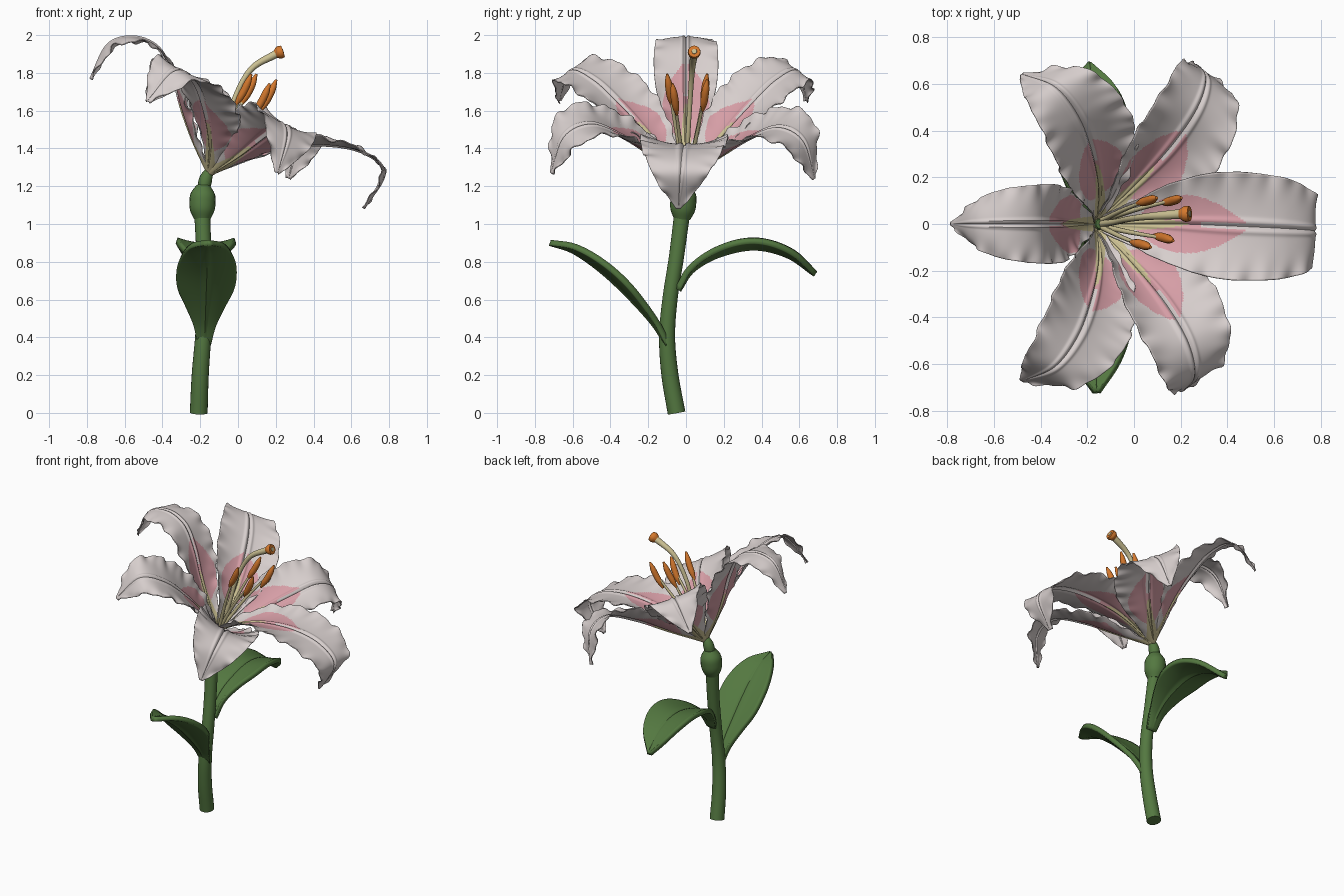
import bpy, bmesh, math
from mathutils import Vector

if "Cube" in bpy.data.objects:
    bpy.data.objects.remove(bpy.data.objects["Cube"])


def material(name, rgb):
    m = bpy.data.materials.new(name)
    m.diffuse_color = (*rgb, 1)
    m.use_nodes = True
    m.node_tree.nodes["Principled BSDF"].inputs["Base Color"].default_value = m.diffuse_color
    return m


WHITE = material("petal_white", (0.68, 0.62, 0.61))
PINK = material("petal_pink", (0.67, 0.34, 0.38))
CREAM = material("cream", (0.60, 0.53, 0.29))
ORANGE = material("pollen_orange", (0.66, 0.19, 0.027))
GREEN = material("leaf_green", (0.088, 0.188, 0.052))


def spline(pts, t):
    """Smooth curve through evenly spaced points, t in 0..1; works for vectors and numbers."""
    n = len(pts) - 1
    i = min(int(t * n), n - 1)
    u = t * n - i
    b, c = pts[i], pts[i + 1]
    a = pts[i - 1] if i > 0 else b * 2 - c
    d = pts[i + 2] if i + 2 <= n else c * 2 - b
    return (b * 2 + (c - a) * u + (a * 2 - b * 5 + c * 4 - d) * u**2
            + (b * 3 - a - c * 3 + d) * u**3) * 0.5


def even_path(pts, n):
    """Resample the smooth curve to n + 1 points of equal spacing."""
    pts = [Vector(p) for p in pts]
    fine = [spline(pts, i / 600) for i in range(601)]
    run = [0.0]
    for p, q in zip(fine, fine[1:]):
        run.append(run[-1] + (q - p).length)
    out, k = [], 0
    for i in range(n + 1):
        goal = run[-1] * i / n
        while k < 599 and run[k + 1] < goal:
            k += 1
        out.append(fine[k].lerp(fine[k + 1], (goal - run[k]) / max(run[k + 1] - run[k], 1e-9)))
    return out


def tangent(path, i):
    return (path[min(i + 1, len(path) - 1)] - path[max(i - 1, 0)]).normalized()


def finish(bm, name, mats, angle=50):
    bmesh.ops.recalc_face_normals(bm, faces=bm.faces)
    me = bpy.data.meshes.new(name)
    bm.to_mesh(me)
    bm.free()
    ob = bpy.data.objects.new(name, me)
    bpy.context.collection.objects.link(ob)
    for m in mats:
        me.materials.append(m)
    bpy.ops.object.select_all(action='DESELECT')
    ob.select_set(True)
    bpy.context.view_layer.objects.active = ob
    bpy.ops.object.shade_smooth_by_angle(angle=math.radians(angle))
    return ob


def tube(name, pts, radii, mat, n=24, sides=16):
    """Round tube along a path with a changing radius."""
    path = even_path(pts, n)
    bm = bmesh.new()
    rings = []
    for i, p in enumerate(path):
        t = tangent(path, i)
        u = t.cross(Vector((0, 1, 0))).normalized()
        v = t.cross(u)
        r = max(spline(radii, i / n), 0.001)
        rings.append([bm.verts.new(p + (u * math.cos(a) + v * math.sin(a)) * r)
                      for a in (2 * math.pi * k / sides for k in range(sides))])
    for r0, r1 in zip(rings, rings[1:]):
        for k in range(sides):
            j = (k + 1) % sides
            bm.faces.new((r0[k], r0[j], r1[j], r1[k]))
    bm.faces.new(rings[0])
    bm.faces.new(rings[-1])
    return finish(bm, name, [mat])


def blade(name, pts, widths, axis, mats, shape, paint=None, nl=110, nw=64, thick=0.005):
    """Curved sheet along a path; shape gives the cross-section lift, paint the face colour."""
    path = even_path(pts, nl)
    side = Vector(axis).cross(path[int(nl * 0.6)] - path[0]).normalized()
    bm = bmesh.new()
    rows = []
    for i, p in enumerate(path):
        t = i / nl
        up = tangent(path, i).cross(side).normalized()
        w = max(spline(widths, t), 0.004)
        rows.append([bm.verts.new(p + side * (s * w) + up * shape(s, t, w))
                     for s in (2 * j / nw - 1 for j in range(nw + 1))])
    for i in range(nl):
        for j in range(nw):
            f = bm.faces.new((rows[i][j], rows[i][j + 1], rows[i + 1][j + 1], rows[i + 1][j]))
            if paint:
                s, t = (2 * j + 1) / nw - 1, (i + 0.5) / nl
                f.material_index = paint(s, t, abs(s) * spline(widths, t))
    ob = finish(bm, name, mats)
    mod = ob.modifiers.new("thickness", 'SOLIDIFY')
    mod.thickness = thick
    mod.offset = 0
    return ob


PETAL_W = [0.025, 0.09, 0.17, 0.22, 0.225, 0.198, 0.125, 0.013]


def petal(name, pts, scale, cup, roll, end):
    """Petal cupped at the base, rolled back at the tip, with grooved midrib and ruffled rim."""
    def shape(s, t, w):
        bend = (cup * (1 - t) ** 1.4 - roll * t * t) * w * s * s
        rib = 0.008 * math.exp(-((abs(s) - 0.09) / 0.05) ** 2) - 0.008 * math.exp(-(s / 0.04) ** 2)
        wave = math.sin(46 * t + 2 * s) + 0.6 * math.sin(83 * t - 3 * s)
        ruffle = 0.010 * abs(s) ** 4 * wave * min(1, 4 * t)
        return bend + rib * math.sin(math.pi * t) + ruffle

    # Cream throat stripe, pink pointed blotch with a pale vein
    def paint(s, t, d):
        if t < 0.34 and d < 0.036 * (1 - t / 0.34) ** 0.6 + 0.002:
            return 2
        k = (t - 0.14) / (end - 0.14)
        if 0 < k < 1 and d < 0.125 * math.sin(math.pi * k ** 0.9) ** 0.85:
            return 0 if k > 0.6 and d < 0.012 else 1
        return 0

    blade(name, pts, [w * scale for w in PETAL_W], (0.46, 0, 0.89), [WHITE, PINK, CREAM],
          shape, paint)


# Single petals on the middle plane
petal("front_petal", [(-0.15, 0, 1.25), (0.0, 0, 1.34), (0.2, 0, 1.40), (0.45, -0.01, 1.42),
                      (0.66, -0.02, 1.38), (0.775, -0.03, 1.27), (0.67, -0.04, 1.08)],
      1.02, 0.55, 0.15, 0.55)
petal("back_petal", [(-0.16, 0, 1.26), (-0.235, 0, 1.43), (-0.295, 0, 1.6), (-0.345, 0, 1.78),
                     (-0.42, 0, 1.93), (-0.55, 0, 1.99), (-0.69, 0, 1.95), (-0.785, 0, 1.77)],
      0.75, 0.55, 0.5, 0.52)

# Paired petals mirrored across the middle plane, the right pair slightly longer
low = [(-0.15, 0.02, 1.26), (0.01, 0.17, 1.35), (0.16, 0.33, 1.45),
       (0.27, 0.49, 1.51), (0.31, 0.62, 1.44), (0.27, 0.68, 1.24)]
high = [(-0.16, 0.02, 1.27), (-0.15, 0.16, 1.43), (-0.18, 0.32, 1.61),
        (-0.24, 0.47, 1.76), (-0.34, 0.59, 1.81), (-0.48, 0.64, 1.65)]
for label, m, stretch, shift in (("left", 1, 1, 0), ("right", -1, 1.05, -0.06)):
    def bent(pts, dx, dz):
        n = len(pts) - 1
        return [(x + dx * i / n, y * m * (1 + (stretch - 1) * i / n), z + dz * i / n)
                for i, (x, y, z) in enumerate(pts)]
    petal(f"low_{label}_petal", bent(low, shift, -shift * 0.5), 0.91, 0.85, 0.12, 0.55)
    petal(f"high_{label}_petal", bent(high, 0, 0), 0.91, 0.65, 0.08, 0.49)

# Stem, swollen node and neck under the flower
tube("stem", [(-0.208, -0.05, 0), (-0.20, -0.085, 0.2), (-0.185, -0.10, 0.4), (-0.175, -0.085, 0.6),
              (-0.18, -0.05, 0.83), (-0.19, -0.02, 1.06)],
     [0.047, 0.045, 0.042, 0.04, 0.04, 0.042], GREEN, n=40, sides=20)
tube("stem_node", [(-0.19, -0.021, 1.025), (-0.188, -0.014, 1.12), (-0.183, -0.009, 1.205)],
     [0.043, 0.064, 0.069, 0.064, 0.036], GREEN, sides=20)
tube("flower_neck", [(-0.185, -0.01, 1.17), (-0.17, -0.005, 1.24), (-0.145, 0, 1.29)],
     [0.03, 0.035, 0.02], GREEN)


# Leaves with a creased midrib
def leaf_shape(s, t, w):
    return 0.18 * w * s * s - 0.010 * math.exp(-(s / 0.08) ** 2) * math.sin(math.pi * t)


LEAF_W = [0.03, 0.055, 0.10, 0.145, 0.155, 0.14, 0.095, 0.012]
blade("lower_leaf", [(-0.18, -0.10, 0.36), (-0.175, -0.17, 0.48), (-0.17, -0.30, 0.63),
                     (-0.165, -0.44, 0.76), (-0.16, -0.59, 0.86), (-0.16, -0.72, 0.90)],
      LEAF_W, (0, 0, 1), [GREEN], leaf_shape, nl=40, nw=24, thick=0.032)
blade("upper_leaf", [(-0.175, -0.04, 0.65), (-0.175, 0.03, 0.76), (-0.17, 0.17, 0.845),
                     (-0.17, 0.36, 0.885), (-0.175, 0.54, 0.84), (-0.19, 0.685, 0.735)],
      LEAF_W, (0, -0.6, 1), [GREEN], leaf_shape, nl=40, nw=24, thick=0.032)

# Stamens: thin filaments carrying slanted anthers
BASE = Vector((-0.14, 0, 1.27))
anthers = [(0.055, 0.10, 1.71), (0.16, 0.10, 1.68), (0.028, -0.088, 1.71), (0.125, -0.06, 1.66)]
for k, c in enumerate(anthers):
    c = Vector(c)
    lean = Vector((0.043, math.copysign(0.012, c.y), 0.084))
    mid = BASE.lerp(c, 0.5) + Vector((0, c.y * 0.12, 0.02))
    tube(f"filament_{k}", [BASE + Vector((0, c.y * 0.15, 0)), mid, c],
         [0.012, 0.010, 0.007], CREAM, n=16, sides=10)
    tube(f"anther_{k}", [c - lean, c + Vector((0.006, 0, 0)), c + lean],
         [0.006, 0.018, 0.020, 0.018, 0.006], ORANGE, n=16, sides=12)

# Style rising from the centre, with a flared stigma and pale centre
tube("style", [BASE, (-0.075, 0.01, 1.46), (-0.02, 0.022, 1.66), (0.07, 0.033, 1.82),
               (0.21, 0.043, 1.905)],
     [0.016, 0.013, 0.013, 0.015, 0.022], CREAM, n=32, sides=14)
tube("stigma", [(0.198, 0.042, 1.898), (0.215, 0.043, 1.906), (0.238, 0.044, 1.914)],
     [0.021, 0.034, 0.032], ORANGE, n=8)
tube("stigma_centre", [(0.234, 0.044, 1.912), (0.238, 0.044, 1.914), (0.241, 0.044, 1.915)],
     [0.014, 0.014, 0.013], CREAM, n=4)
